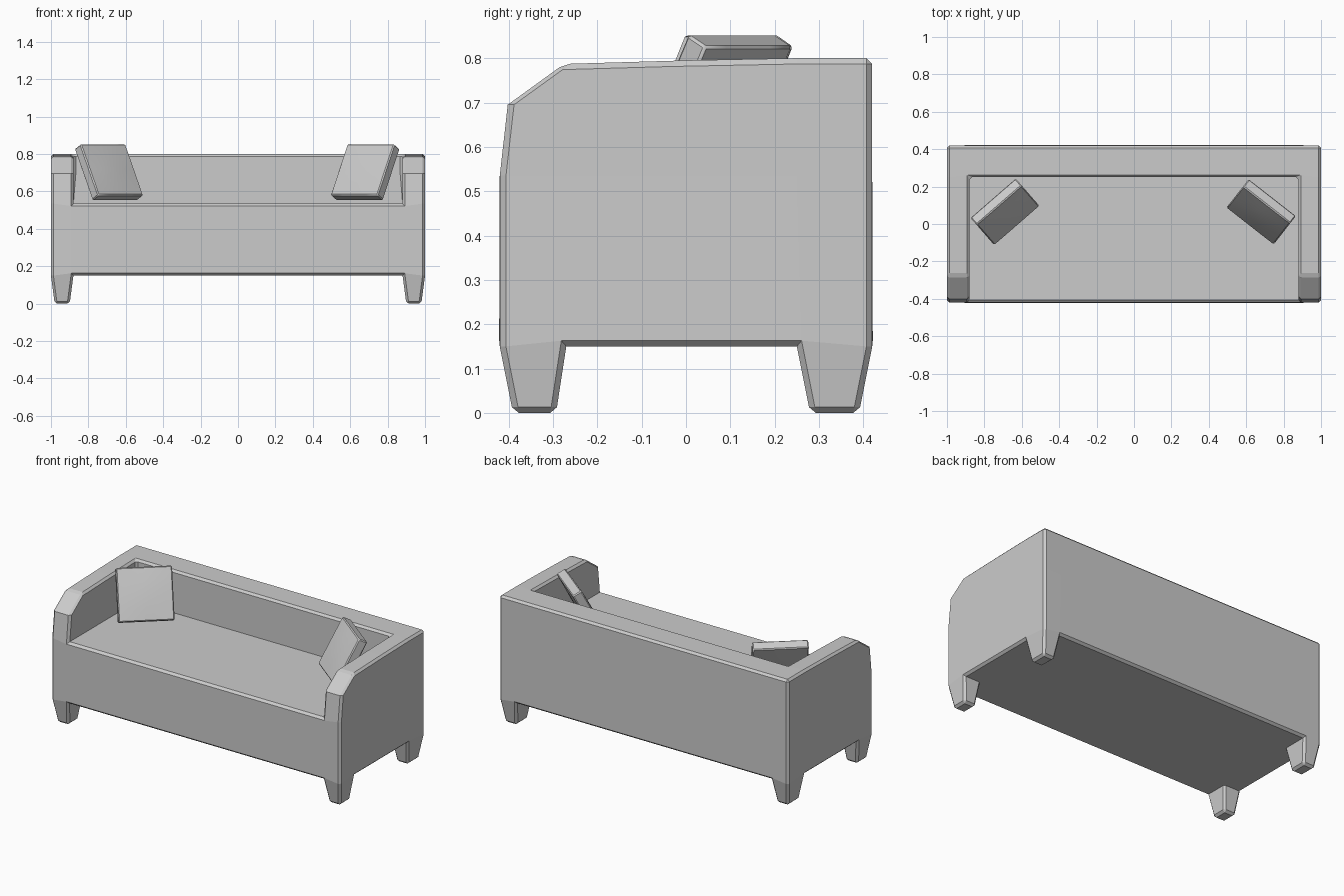
import bpy, bmesh
from math import radians
from mathutils import Matrix, Vector

if "Cube" in bpy.data.objects:
    bpy.data.objects.remove(bpy.data.objects["Cube"])


def finish(bm, name):
    bmesh.ops.recalc_face_normals(bm, faces=bm.faces[:])
    mesh = bpy.data.meshes.new(name)
    bm.to_mesh(mesh)
    bm.free()
    ob = bpy.data.objects.new(name, mesh)
    bpy.context.collection.objects.link(ob)
    return ob


def extrude(bm, faces):
    """Extrude a face region; return its new faces and vertices."""
    geom = bmesh.ops.extrude_face_region(bm, geom=faces)["geom"]
    return ([g for g in geom if isinstance(g, bmesh.types.BMFace)],
            [g for g in geom if isinstance(g, bmesh.types.BMVert)])


def build_frame():
    # Base block, cut along the arm, back and leg lines
    bm = bmesh.new()
    bmesh.ops.create_cube(bm, size=1)
    for v in bm.verts:
        v.co = Vector((v.co.x * 2, v.co.y * 0.84, 0.15 if v.co.z < 0 else 0.535))
    for co, no in (((-0.88, 0, 0), (1, 0, 0)), ((0.88, 0, 0), (1, 0, 0)),
                   ((0, -0.27, 0), (0, 1, 0)), ((0, 0.25, 0), (0, 1, 0))):
        bmesh.ops.bisect_plane(bm, geom=bm.verts[:] + bm.edges[:] + bm.faces[:],
                               plane_co=co, plane_no=no)
    bm.normal_update()
    tops = [f for f in bm.faces if f.normal.z > 0.9]
    corners = [f for f in bm.faces if f.normal.z < -0.9
               and abs(f.calc_center_median().x) > 0.9
               and not -0.27 < f.calc_center_median().y < 0.25]

    # Arms and back: one U-shaped region raised in two steps
    region = [f for f in tops if abs(f.calc_center_median().x) > 0.9
              or f.calc_center_median().y > 0.25]
    region, verts = extrude(bm, region)
    for v in verts:
        v.co.z = 0.695
        if v.co.y < -0.4:
            v.co.y = -0.402
    region, verts = extrude(bm, region)
    for v in verts:
        v.co.z = 0.80
        if v.co.y < -0.4:
            v.co.y, v.co.z = -0.275, 0.787
        elif v.co.y < -0.2:
            v.co.y, v.co.z = 0.0, 0.795

    # Tapered legs
    for face in corners:
        c = face.calc_center_median()
        sx = 1 if c.x > 0 else -1
        _, verts = extrude(bm, [face])
        for v in verts:
            outer_x = abs(v.co.x) > 0.95
            outer_y = abs(v.co.y) > 0.4
            v.co.x = sx * (0.98 if outer_x else 0.90)
            if c.y < 0:
                v.co.y = -0.39 if outer_y else -0.293
            else:
                v.co.y = 0.39 if outer_y else 0.28
            v.co.z = 0

    # Narrow chamfer on every real corner
    ob = finish(bm, "sofa_frame")
    mod = ob.modifiers.new("chamfer", "BEVEL")
    mod.width = 0.013
    mod.segments = 1
    mod.limit_method = "ANGLE"
    mod.angle_limit = radians(25)


def build_cushion(name, loc, turn):
    # Square cushion with gently puffed faces, leaning into the corner
    w, h, t = 0.32, 0.31, 0.058
    bm = bmesh.new()
    bmesh.ops.create_cube(bm, size=2)
    bmesh.ops.subdivide_edges(bm, edges=bm.edges[:], cuts=3, use_grid_fill=True)
    for v in bm.verts:
        x, y, z = v.co
        puff = (1 - x * x) * (1 - y * y)
        v.co = Vector((x * w / 2, y * h / 2, z * (t / 2 + 0.008 * puff)))
    bm.transform(Matrix.Translation(loc) @ Matrix.Rotation(radians(turn), 4, "Z")
                 @ Matrix.Rotation(radians(62), 4, "X"))
    ob = finish(bm, name)
    mod = ob.modifiers.new("soft_edge", "BEVEL")
    mod.width = 0.006
    mod.segments = 1
    mod.limit_method = "ANGLE"
    mod.angle_limit = radians(50)
    bpy.context.view_layer.objects.active = ob
    ob.select_set(True)
    bpy.ops.object.shade_smooth_by_angle(angle=radians(35))
    ob.select_set(False)


build_frame()
build_cushion("left_cushion", (-0.69, 0.065, 0.703), 41)
build_cushion("right_cushion", (0.68, 0.065, 0.703), -38)
